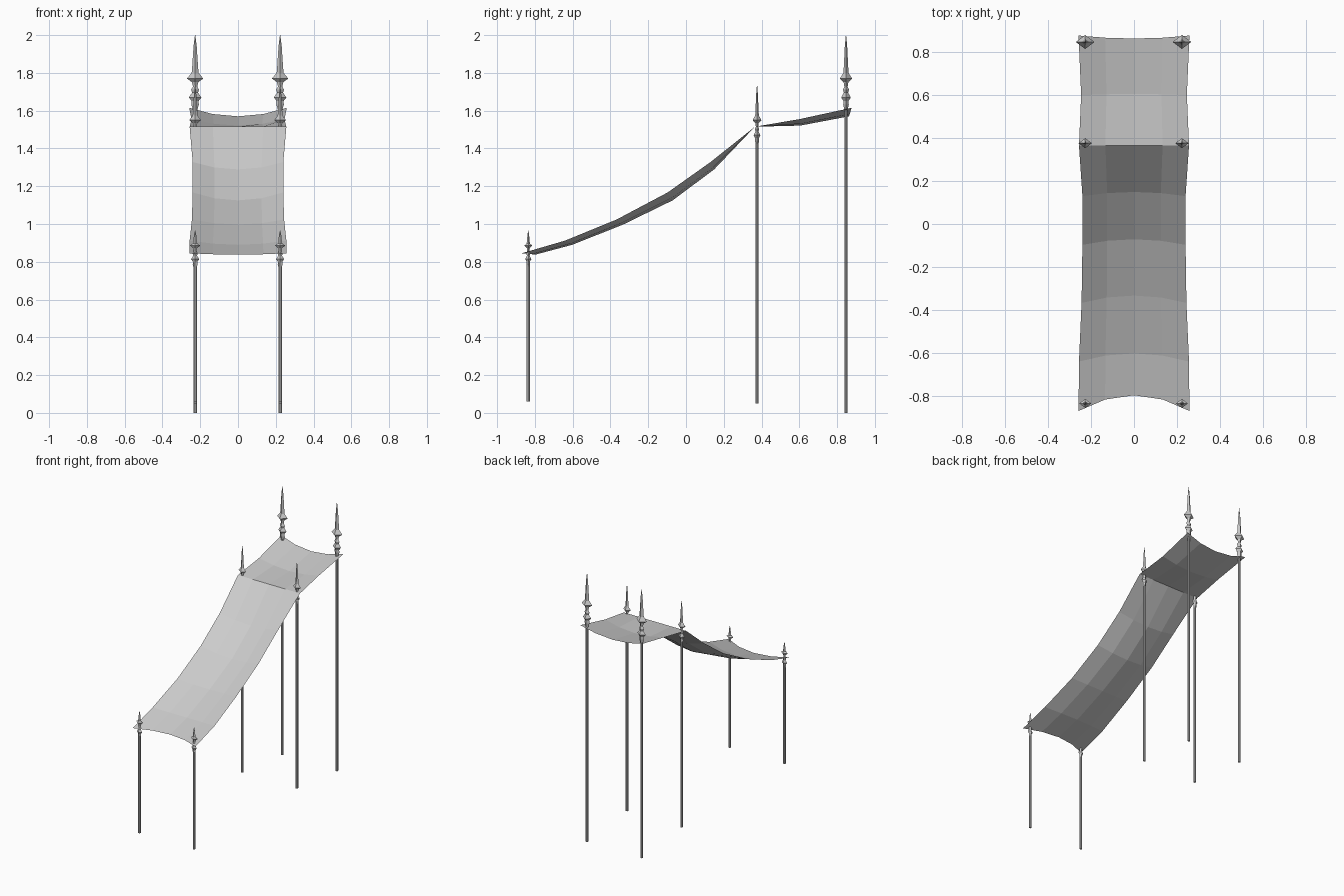
import bpy
import bmesh
import math

cube = bpy.data.objects.get("Cube")
if cube:
    bpy.data.objects.remove(cube, do_unlink=True)


def make_material(name, colour):
    mat = bpy.data.materials.new(name)
    mat.use_nodes = True
    mat.diffuse_color = colour
    mat.node_tree.nodes["Principled BSDF"].inputs["Base Color"].default_value = colour
    return mat


grey = make_material("plain grey", (0.6, 0.6, 0.6, 1))


def add_object(name, bm):
    mesh = bpy.data.meshes.new(name)
    bm.to_mesh(mesh)
    bm.free()
    mesh.materials.append(grey)
    obj = bpy.data.objects.new(name, mesh)
    bpy.context.collection.objects.link(obj)
    return obj


def lathe(name, profile, sides, x, y, squash=1.0):
    """Stack rings of (radius, z), closed at both ends."""
    bm = bmesh.new()
    rings = []
    for r, z in profile:
        angles = [math.tau * i / sides for i in range(sides)]
        rings.append([bm.verts.new((x + r * math.cos(a), y + squash * r * math.sin(a), z))
                      for a in angles])
    for low, high in zip(rings, rings[1:]):
        for i in range(sides):
            j = (i + 1) % sides
            bm.faces.new((low[i], low[j], high[j], high[i]))
    bm.faces.new(rings[0][::-1])
    bm.faces.new(rings[-1])
    return add_object(name, bm)


def cloth(name, rows):
    """Sagging sheet; each row is (half width, edge y, edge z, centre y, centre z)."""
    bm = bmesh.new()
    grid = []
    for w, ey, ez, cy, cz in rows:
        line = []
        for t in (-1, -0.52, 0, 0.52, 1):
            k = t * t
            line.append(bm.verts.new((w * t, cy + (ey - cy) * k, cz + (ez - cz) * k)))
        grid.append(line)
    for a, b in zip(grid, grid[1:]):
        for i in range(4):
            bm.faces.new((a[i], a[i + 1], b[i + 1], b[i]))
    return add_object(name, bm)


# Sloping canopy and the shorter rear canopy
cloth("front_canopy", [
    (0.258, -0.87, 0.845, -0.797, 0.838),
    (0.256, -0.64, 0.912, -0.602, 0.89),
    (0.244, -0.367, 1.024, -0.333, 0.997),
    (0.24, -0.097, 1.167, -0.071, 1.125),
    (0.24, 0.13, 1.328, 0.149, 1.289),
    (0.256, 0.365, 1.515, 0.365, 1.515),
])
cloth("rear_canopy", [
    (0.256, 0.365, 1.515, 0.365, 1.515),
    (0.246, 0.6, 1.555, 0.605, 1.521),
    (0.258, 0.877, 1.615, 0.863, 1.57),
])

# Lower finial mouldings: (radius, height relative to the widest bulge)
MOULDING = [(0.008, -0.135), (0.014, -0.11), (0.013, -0.095), (0.024, -0.08),
            (0.011, -0.06), (0.015, -0.047), (0.008, -0.035), (0.012, -0.015),
            (0.031, 0)]

# Pole pairs: y, base z, bulge z, tip z, finial width and moulding height scales
for row, y, base, bulge, tip, wide, tall in (
        ("front", -0.835, 0.06, 0.886, 0.965, 0.9, 0.9),
        ("middle", 0.376, 0.05, 1.55, 1.735, 1.0, 1.0),
        ("rear", 0.847, 0.0, 1.77, 2.0, 1.4, 1.25)):
    spike = tip - bulge
    profile = [(r * wide, bulge + z * tall) for r, z in MOULDING]
    profile += [(0.013 * wide, bulge + 0.13 * spike), (0.011 * wide, bulge + 0.28 * spike),
                (0.006 * wide, bulge + 0.75 * spike), (0.001, tip)]
    for side, x in (("right", -0.227), ("left", 0.223)):
        lathe(f"{row}_{side}_pole", [(0.009, base), (0.009, bulge - 0.1 * tall)], 8, x, y)
        lathe(f"{row}_{side}_finial", profile, 4, x, y, 0.75)
